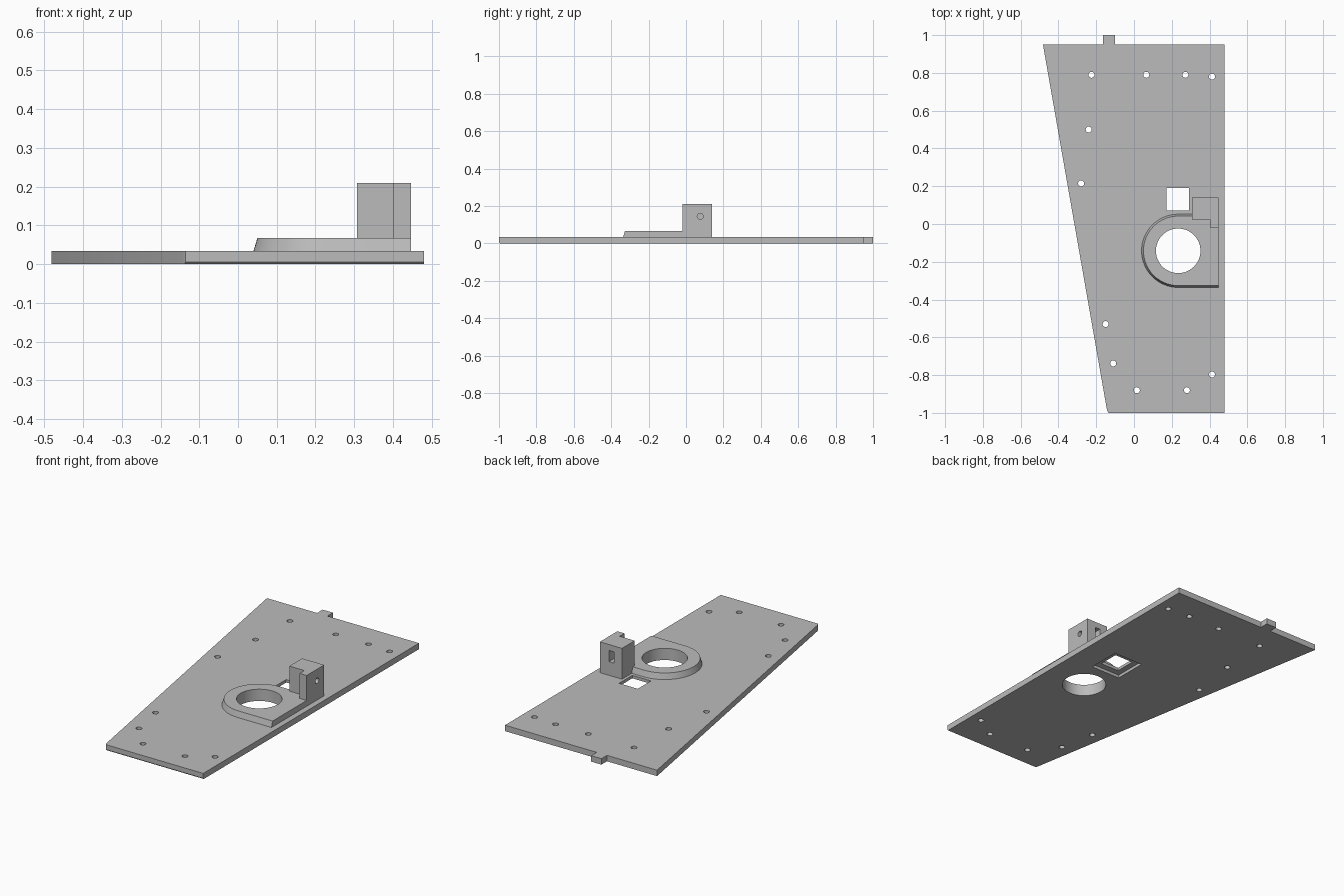
import bpy, bmesh, math

cube = bpy.data.objects.get("Cube")
if cube:
    bpy.data.objects.remove(cube, do_unlink=True)

grey = bpy.data.materials.new("plain grey")
grey.use_nodes = True
colour = (0.5, 0.5, 0.5, 1)
grey.diffuse_color = colour
grey.node_tree.nodes["Principled BSDF"].inputs["Base Color"].default_value = colour

T = 0.034            # plate thickness
RING = (0.234, -0.142)


def loft(name, low, high, z0, z1):
    """Solid between two matching outlines."""
    bm = bmesh.new()
    a = [bm.verts.new((x, y, z0)) for x, y in low]
    b = [bm.verts.new((x, y, z1)) for x, y in high]
    bm.faces.new(a[::-1])
    bm.faces.new(b)
    for i in range(len(a)):
        j = (i + 1) % len(a)
        bm.faces.new((a[i], a[j], b[j], b[i]))
    bmesh.ops.recalc_face_normals(bm, faces=bm.faces)
    me = bpy.data.meshes.new(name)
    bm.to_mesh(me)
    bm.free()
    me.materials.append(grey)
    ob = bpy.data.objects.new(name, me)
    bpy.context.collection.objects.link(ob)
    return ob


def box(name, x0, x1, y0, y1, z0, z1):
    pts = [(x0, y0), (x1, y0), (x1, y1), (x0, y1)]
    return loft(name, pts, pts, z0, z1)


def rod(name, x, y, r, z0, z1, n=32):
    pts = [(x + r * math.cos(math.tau * i / n), y + r * math.sin(math.tau * i / n))
           for i in range(n)]
    return loft(name, pts, pts, z0, z1)


def select(ob):
    bpy.ops.object.select_all(action='DESELECT')
    ob.select_set(True)
    bpy.context.view_layer.objects.active = ob


def cut(ob, cutters):
    select(ob)
    for c in cutters:
        m = ob.modifiers.new("cut", 'BOOLEAN')
        m.operation, m.solver, m.object = 'DIFFERENCE', 'EXACT', c
        bpy.ops.object.modifier_apply(modifier=m.name)
        bpy.data.objects.remove(c, do_unlink=True)


# Tapered base plate with a tab on the back edge
outline = [(-0.135, -1), (0.48, -1), (0.48, 0.95), (-0.1, 0.95), (-0.1, 1),
           (-0.165, 1), (-0.165, 0.95), (-0.482, 0.95), (-0.143, -0.985)]
plate = loft("base_plate", outline, outline, 0, T)

# Small chamfer under the front edge
bm = bmesh.new()
bm.from_mesh(plate.data)
edges = [e for e in bm.edges if all(v.co.y < -0.999 and v.co.z < 0.001 for v in e.verts)]
bmesh.ops.bevel(bm, geom=edges, offset=0.006, segments=1, affect='EDGES')
bm.to_mesh(plate.data)
bm.free()

# Plate openings: screw holes, bearing hole, square window with a recess below
screws = [(-0.225, 0.79), (0.065, 0.79), (0.272, 0.79), (0.413, 0.78),
          (-0.24, 0.5), (-0.28, 0.215), (-0.15, -0.53), (-0.11, -0.738),
          (0.015, -0.88), (0.28, -0.88), (0.413, -0.797)]
cutters = [rod("screw_cutter", x, y, 0.016, -0.1, 0.1, 20) for x, y in screws]
cutters += [rod("ring_cutter", *RING, 0.118, -0.1, 0.2, 64),
            box("window_cutter", 0.172, 0.29, 0.071, 0.19, -0.1, 0.1),
            box("recess_cutter", 0.138, 0.324, 0.035, 0.226, -0.1, T / 2)]
cut(plate, cutters)


# Raised ring seat: half round, running straight to the right, sloped rim
def seat_outline(r, n=32):
    cx, cy = RING
    arc = [math.pi / 2 + math.pi * i / n for i in range(n + 1)]
    pts = [(cx + r * math.cos(t), cy + r * math.sin(t)) for t in arc]
    return pts + [(0.447, cy - r), (0.447, cy + r)]


seat = loft("ring_seat", seat_outline(0.194), seat_outline(0.184), T, 0.067)
cut(seat, [rod("ring_cutter", *RING, 0.118, -0.1, 0.2, 64)])

# L-shaped upright block with a blind side hole meeting a nut slot
L = [(0.307, 0.025), (0.402, 0.025), (0.402, -0.018), (0.447, -0.018),
     (0.447, 0.14), (0.307, 0.14)]
block = loft("upright_block", L, L, T, 0.21)
drill = rod("drill_cutter", 0, 0, 0.016, 0, 0.15, 24)
drill.rotation_euler = (0, math.pi / 2, 0)
drill.location = (0.37, 0.076, 0.144)
bpy.context.view_layer.update()
cut(block, [box("slot_cutter", 0.358, 0.39, 0.046, 0.2, 0.112, 0.176), drill])

for ob in (plate, seat, block):
    select(ob)
    bpy.ops.object.shade_smooth_by_angle(angle=math.radians(30))
